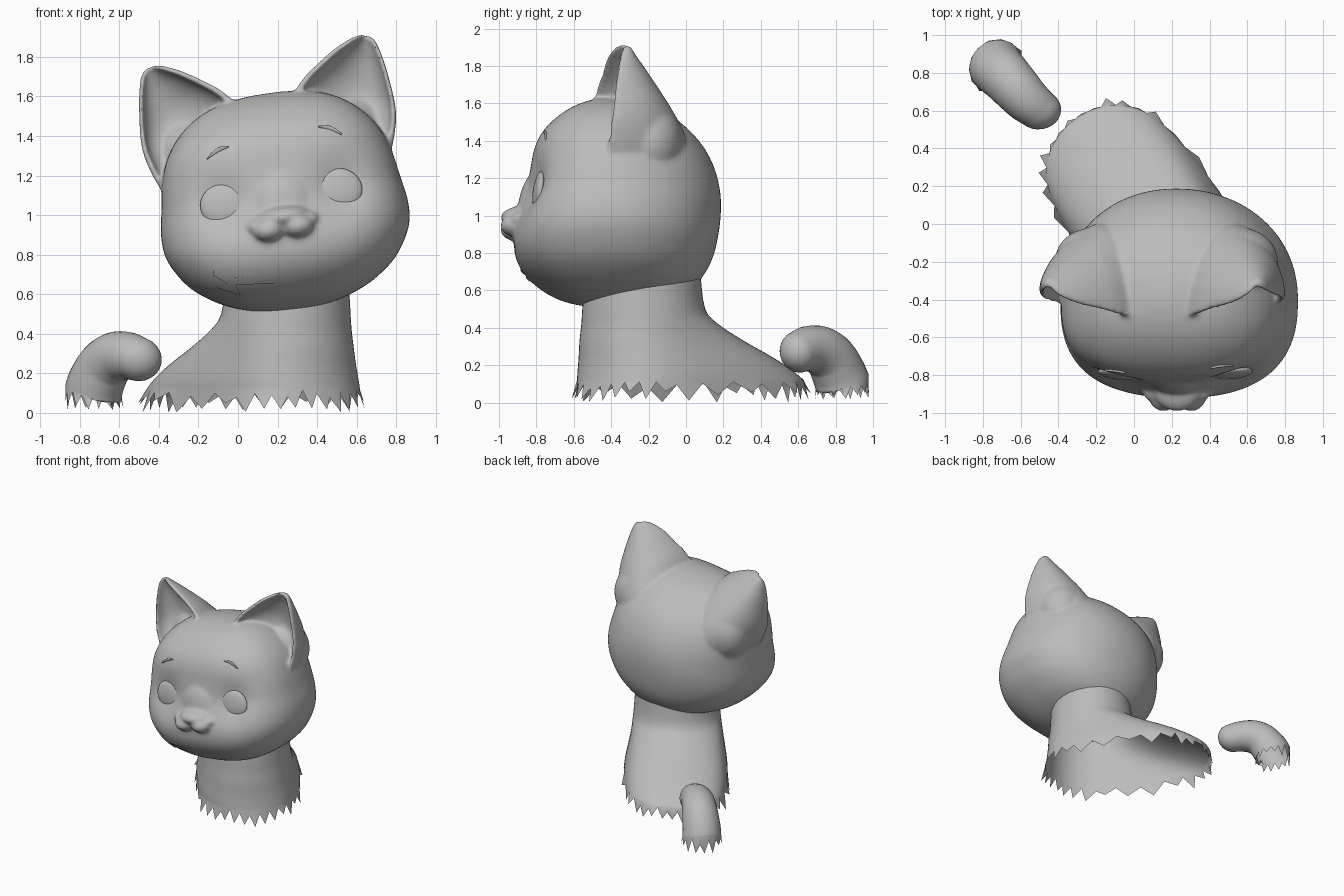
import bpy, bmesh, math, random
from mathutils import Vector, Matrix
from mathutils.bvhtree import BVHTree

if "Cube" in bpy.data.objects:
    bpy.data.objects.remove(bpy.data.objects["Cube"])

random.seed(4)
grey = bpy.data.materials.new("plain_grey")
grey.diffuse_color = (0.5, 0.5, 0.5, 1)
grey.use_nodes = True
grey.node_tree.nodes["Principled BSDF"].inputs["Base Color"].default_value = grey.diffuse_color

# Head frame: origin in the middle of the head, rolled sideways
ROLL = math.radians(8.5)
HEAD = Matrix.Translation((0.225, 0, 1.05)) @ Matrix.Rotation(-ROLL, 4, 'Y')


def finish(bm, name, smooth=True):
    me = bpy.data.meshes.new(name)
    bmesh.ops.recalc_face_normals(bm, faces=bm.faces)
    bm.to_mesh(me)
    bm.free()
    me.materials.append(grey)
    for p in me.polygons:
        p.use_smooth = smooth
    ob = bpy.data.objects.new(name, me)
    bpy.context.collection.objects.link(ob)
    return ob


def loft(bm, rings, cap_start=False, cap_end=False):
    rows = [[bm.verts.new(p) for p in r] for r in rings]
    n = len(rows[0])
    for a, b in zip(rows, rows[1:]):
        for i in range(n):
            j = (i + 1) % n
            bm.faces.new((a[i], a[j], b[j], b[i]))
    if cap_start:
        bm.faces.new(rows[0])
    if cap_end:
        bm.faces.new(rows[-1])


def resample(keys, steps):
    """Smooth (Catmull-Rom) interpolation through a short list of tuples."""
    out = []
    for i in range(len(keys) - 1):
        p = [Vector(keys[min(max(i + k, 0), len(keys) - 1)]) for k in (-1, 0, 1, 2)]
        for s in range(steps):
            t = s / steps
            out.append(0.5 * (2 * p[1] + (p[2] - p[0]) * t
                       + (2 * p[0] - 5 * p[1] + 4 * p[2] - p[3]) * t * t
                       + (3 * p[1] - p[0] - 3 * p[2] + p[3]) * t ** 3))
    return out + [Vector(keys[-1])]


def ellipsoid(bm, centre, size, mat=HEAD):
    m = mat @ Matrix.Translation(centre) @ Matrix.Diagonal((*size, 1))
    bmesh.ops.create_uvsphere(bm, u_segments=32, v_segments=20, radius=1, matrix=m)


# Skull: stacked rounded slices (height, half width, front y, back y)
SKULL = [(-.535, .06, -.50, -.36), (-.52, .18, -.58, -.22), (-.49, .29, -.68, -.08),
         (-.44, .40, -.77, .03), (-.36, .51, -.86, .10), (-.27, .58, -.91, .145),
         (-.17, .625, -.92, .17), (-.06, .63, -.90, .185), (.06, .61, -.86, .185),
         (.18, .59, -.835, .16), (.29, .555, -.815, .11), (.38, .50, -.775, .04),
         (.46, .42, -.70, -.05), (.52, .32, -.61, -.15), (.555, .20, -.52, -.26),
         (.57, .07, -.44, -.36)]
bm = bmesh.new()
rings = []
for z, w, f, b in resample(SKULL, 3):
    ring = []
    for i in range(96):
        a = math.tau * i / 96
        c, s = math.cos(a), math.sin(a)
        e = 2 / ((2.75 if c < 0 else 2.5) if s < 0 else 2.1)
        x = math.copysign(abs(c) ** e, c) * w
        y = -.4 + abs(s) ** e * ((f + .4) if s < 0 else (b + .4))
        if s < 0:  # shallow eye sockets
            y += .05 * math.exp(-((abs(x) - .297) ** 2 + (z - .04) ** 2) / .018)
        ring.append(HEAD @ Vector((x, y, z)))
    rings.append(ring)
loft(bm, rings, True, True)

# Ears: hollow shells (inner rim x,z, outer rim x,z, depth, wall)
EAR = [(.0, .32, .48, -.06, .48, .36), (.10, .50, .56, .13, .46, .32),
       (.19, .612, .615, .27, .375, .22), (.27, .675, .64, .40, .29, .13),
       (.374, .743, .628, .566, .19, .07), (.44, .775, .612, .67, .12, .045),
       (.485, .792, .593, .745, .07, .035), (.525, .795, .57, .778, .04, .03)]
ear_rows = resample(EAR, 5)
for side, shift in ((-1, -.022), (1, 0)):
    rings = []
    for k, (ix, iz, ox, oz, d, wall) in enumerate(ear_rows):
        t = k / (len(ear_rows) - 1) * 7 / 6 - 1 / 6
        inner = Vector((ix, -.50 + .15 * t, iz))
        outer = Vector((ox, -.42 + .10 * t, oz))
        mid, half = (inner + outer) / 2, (inner - outer) / 2
        ring = []
        for i in range(17):
            a = math.pi * i / 16
            ring.append(mid + half * math.cos(a) + Vector((0, d * math.sin(a), 0)))
        lip = max(.3, 1 - .03 / half.length)
        for i in range(16, -1, -1):
            a = math.pi * i / 16
            ring.append(mid + half * lip * math.cos(a)
                        + Vector((0, (d - wall) * math.sin(a) - .006, 0)))
        rings.append([HEAD @ Vector((p.x * side + shift, p.y, p.z)) for p in ring])
    loft(bm, rings, True, True)
    # Swelling that carries the ear into the back of the skull
    ellipsoid(bm, (side * .385 + shift, -.20, .29), (.2, .18, .22))

# Muzzle: broad bridge, nose and two lips
ellipsoid(bm, (0, -.755, -.04), (.2, .145, .25))
ellipsoid(bm, (-.005, -.85, -.06), (.14, .142, .062))
for side in (-1, 1):
    ellipsoid(bm, (-.012 + side * .075, -.905, -.115), (.082, .088, .06))
    ellipsoid(bm, (-.012 + side * .13, -.88, -.088), (.055, .06, .04))

# Fuse the head into one skin
head = finish(bm, "head")
mod = head.modifiers.new("fuse", 'REMESH')
mod.mode, mod.voxel_size, mod.use_smooth_shade = 'VOXEL', .0105, True
mod = head.modifiers.new("soften", 'SMOOTH')
mod.factor, mod.iterations = .5, 18
bpy.context.view_layer.update()
skin = BVHTree.FromObject(head, bpy.context.evaluated_depsgraph_get())


def on_face(x, z):
    """Point and normal on the front of the head."""
    hit, n, _, _ = skin.ray_cast(Vector((x, -3, z)), Vector((0, 1, 0)))
    if hit is None:
        return Vector((x, -.8, z)), Vector((0, -1, 0))
    return hit, n


# Eyes: shallow lenses set into the face
for name, x, z in (("eye_left", -.075, 1.05), ("eye_right", .512, 1.13)):
    p, n = on_face(x, z)
    n = (n + Vector((0, -1.5, 0))).normalized()
    m = Matrix.Translation(p) @ n.to_track_quat('Z', 'Y').to_matrix().to_4x4()
    bm = bmesh.new()
    ellipsoid(bm, (0, 0, 0), (.117, .108, .03), m)
    finish(bm, name)

# Eyebrows: thin tapered strokes
for name, a, b in (("brow_left", (-.155, 1.285), (-.048, 1.345)),
                   ("brow_right", (.408, 1.445), (.522, 1.408))):
    bm = bmesh.new()
    rings = []
    for i in range(11):
        t = i / 10
        x = a[0] + (b[0] - a[0]) * t
        z = a[1] + (b[1] - a[1]) * t + .012 * math.sin(math.pi * t)
        p, n = on_face(x, z)
        r = .004 + .009 * math.sin(math.pi * t)
        up = Vector((0, 0, 1))
        rings.append([p + up * r * math.cos(q) + n * .009 * math.sin(q)
                      for q in (math.tau * k / 8 for k in range(8))])
    loft(bm, rings, True, True)
    finish(bm, name)

# Jagged thin patch lying on the chin
bm = bmesh.new()
TUFT = [(-.115, .75), (.125, .70), (-.03, .683), (.195, .66), (-.01, .65),
        (.015, .598), (-.11, .638), (-.05, .655), (-.125, .70)]
face = bm.faces.new([bm.verts.new((x, 0, z)) for x, z in TUFT])
face.normal_update()
bmesh.ops.triangulate(bm, faces=[face])
bmesh.ops.subdivide_edges(bm, edges=bm.edges, cuts=5, use_grid_fill=True)
for vert in bm.verts:
    p, n = on_face(vert.co.x, vert.co.z)
    vert.co = p + n * .006
finish(bm, "chin_patch", False)


def torn_edge(ring, low, high, flare):
    """Zigzag copy of a ring, for a ragged open hem."""
    mid = sum(ring, Vector()) / len(ring)
    out = []
    for i, p in enumerate(ring):
        q = mid + (p - mid) * (random.uniform(1, flare) if i % 2 else 1.0)
        out.append(Vector((q.x, q.y, random.uniform(*(low if i % 2 else high)))))
    return out


# Neck and shoulders: rounded slices stretched towards the back
# (z, neck centre x, y, stretch length, radius, side radius)
BODY = [(.66, .25, -.23, 0, .31, .31), (.5, .245, -.23, .01, .325, .325),
        (.42, .245, -.23, .09, .33, .335), (.33, .25, -.235, .26, .335, .35),
        (.24, .255, -.235, .45, .338, .37), (.17, .26, -.235, .57, .343, .385),
        (.12, .265, -.235, .64, .347, .39)]
ang = math.radians(126)
u, v = Vector((math.cos(ang), math.sin(ang), 0)), Vector((math.sin(ang), -math.cos(ang), 0))
rings = []
for z, cx, cy, length, r, rs in resample(BODY, 3):
    ring = []
    for i in range(64):
        q = math.tau * i / 64
        stretch = length * (.5 + .5 * math.tanh(2.2 * math.cos(q)))
        ring.append(Vector((cx, cy, z)) + u * (stretch + r * math.cos(q)) + v * rs * math.sin(q))
    rings.append(ring)
rings.append(torn_edge(rings[-1], (.0, .065), (.075, .115), 1.08))
bm = bmesh.new()
loft(bm, rings)
finish(bm, "neck_and_shoulders")

# Tail: curled tube with a round tip and ragged foot (x, y, z, radius)
TAIL = [(-.73, .835, .11, .147), (-.715, .815, .16, .144), (-.675, .775, .235, .137),
        (-.62, .715, .28, .13), (-.56, .65, .288, .121), (-.505, .605, .272, .112)]
path = resample(TAIL, 4)
side_dir = Vector((.72, .69, 0)).normalized()
rings = []
for i, p in enumerate(path):
    t = (path[min(i + 1, len(path) - 1)] - path[max(i - 1, 0)]).to_3d().normalized()
    up = t.cross(side_dir).normalized()
    rings.append([p.to_3d() + (side_dir * math.cos(q) + up * math.sin(q)) * p[3]
                  for q in (math.tau * k / 28 for k in range(28))])
tip, r = path[-1].to_3d(), path[-1][3]
last = rings[-1]
for k in range(1, 8):
    a = math.pi / 2 * k / 7.3
    rings.append([tip + (q - tip) * math.cos(a) + t * r * math.sin(a) for q in last])
rings.insert(0, torn_edge(rings[0], (.015, .06), (.09, .135), 1.08))
bm = bmesh.new()
loft(bm, rings, False, True)
finish(bm, "tail")
